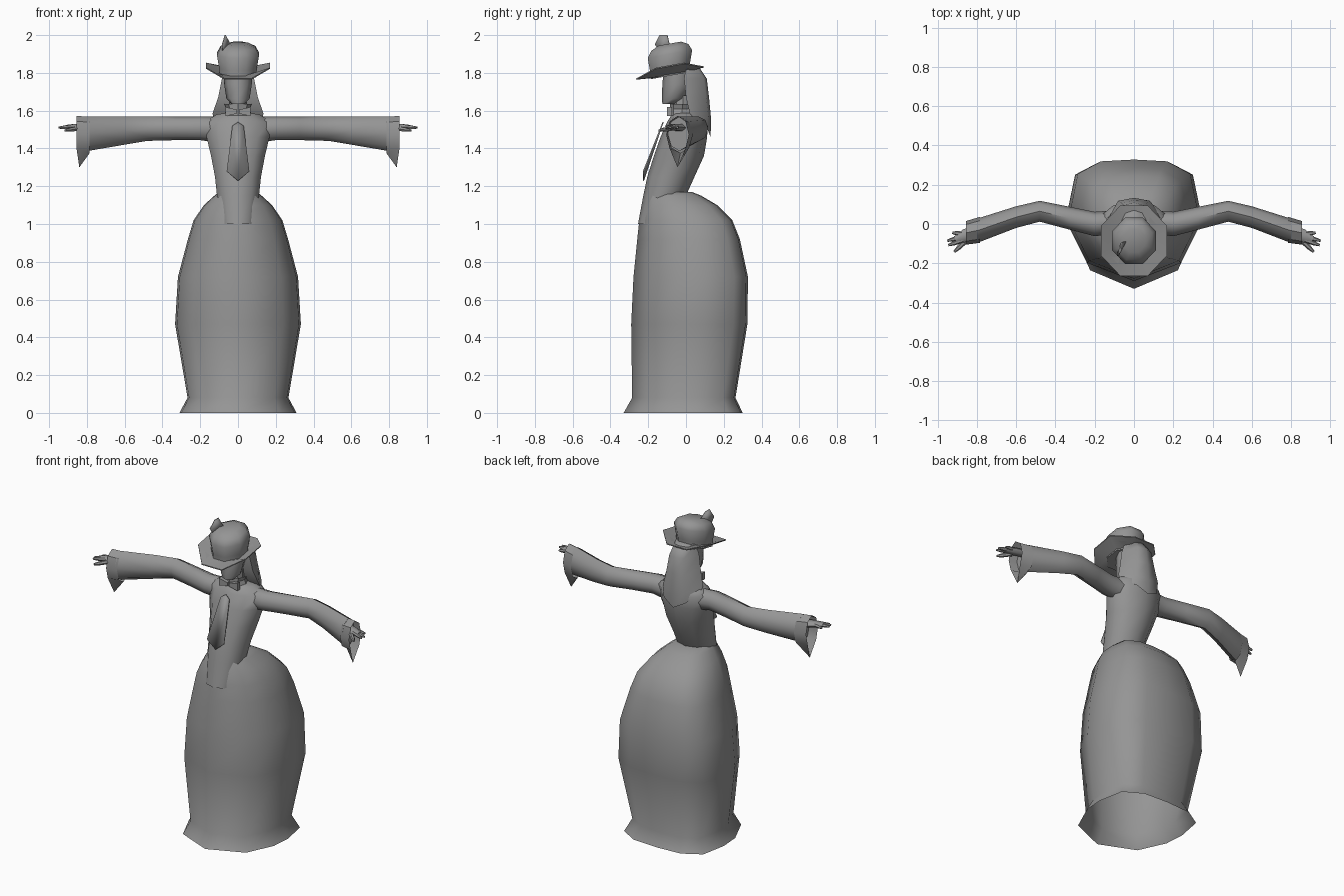
import bpy, bmesh, math
from mathutils import Vector

if "Cube" in bpy.data.objects:
    bpy.data.objects.remove(bpy.data.objects["Cube"])

grey = bpy.data.materials.new("plain grey")
grey.diffuse_color = (0.3, 0.3, 0.3, 1)
grey.use_nodes = True
grey.node_tree.nodes["Principled BSDF"].inputs["Base Color"].default_value = grey.diffuse_color


def finish(name, bm, mirror=False, angle=40):
    bmesh.ops.recalc_face_normals(bm, faces=bm.faces)
    me = bpy.data.meshes.new(name)
    bm.to_mesh(me)
    bm.free()
    ob = bpy.data.objects.new(name, me)
    bpy.context.collection.objects.link(ob)
    me.materials.append(grey)
    if mirror:
        ob.modifiers.new("mirror", 'MIRROR')
    bpy.ops.object.select_all(action='DESELECT')
    bpy.context.view_layer.objects.active = ob
    ob.select_set(True)
    bpy.ops.object.shade_smooth_by_angle(angle=math.radians(angle))
    return ob


def loft(name, rings, cap=(True, True), mirror=False, angle=40):
    """Skin a list of closed rings that all have the same point count."""
    bm = bmesh.new()
    vs = [[bm.verts.new(p) for p in r] for r in rings]
    n = len(vs[0])
    for a, b in zip(vs, vs[1:]):
        for i in range(n):
            j = (i + 1) % n
            bm.faces.new((a[i], a[j], b[j], b[i]))
    if cap[0]:
        bm.faces.new(vs[0])
    if cap[1]:
        bm.faces.new(vs[-1])
    return finish(name, bm, mirror, angle)


def oval(z, hw, yf, yb, n=10):
    """Level ring from half width, front y and back y, first point in front."""
    return [(hw * math.sin(t), (yf + yb) / 2 - (yb - yf) / 2 * math.cos(t), z)
            for t in (2 * math.pi * i / n for i in range(n))]


def upright(x, y, z, ry, rz, n=8):
    """Ring across an arm."""
    return [(x, y + ry * math.sin(t), z + rz * math.cos(t))
            for t in (2 * math.pi * i / n for i in range(n))]


# skirt: pointed in front, broad bustle behind, open at the hem
half = [(0, 0), (.72, .15), (.97, .42), (1, .62), (.9, .88), (.53, .985)]
section = half + [(0, 1)] + [(-x, t) for x, t in reversed(half[1:])]


def skirt_ring(z, hw, yf, yb):
    return [(hw * x, yf + (yb - yf) * t, z) for x, t in section]


loft("skirt", [skirt_ring(*r) for r in [
    (0, .31, -.33, .30), (.08, .267, -.285, .262), (.47, .333, -.29, .325),
    (.72, .318, -.278, .328), (.92, .265, -.258, .285), (1.02, .235, -.247, .245),
    (1.10, .18, -.235, .165), (1.15, .125, -.222, .08), (1.17, .10, -.215, .03)]],
    cap=(False, True), angle=50)

# bodice with its tail running down over the skirt front
loft("bodice", [oval(*r) for r in [
    (1.0, .09, -.254, -.10), (1.15, .117, -.226, .0), (1.25, .128, -.205, .045),
    (1.36, .15, -.17, .095), (1.46, .175, -.135, .112), (1.54, .18, -.10, .115),
    (1.58, .12, -.075, .10), (1.59, .05, -.06, .03)]], angle=50)

# head, neck and collar
loft("neck", [oval(1.55, .05, -.07, .03, 8), oval(1.68, .042, -.06, .03, 8)])
loft("head", [oval(*r, 8) for r in [
    (1.635, .035, -.125, -.06), (1.665, .062, -.128, -.005), (1.74, .073, -.125, .03),
    (1.80, .075, -.12, .03)]], angle=50)
loft("collar", [oval(*r, 8) for r in [
    (1.575, .075, -.085, .045), (1.61, .06, -.085, .045), (1.635, .072, -.085, .05)]],
    cap=(True, False), angle=25)

# bow halves at the throat
loft("bow", [[(x, -.10, 1.595 - h), (x, -.075, 1.595 - h), (x, -.075, 1.595 + h),
              (x, -.10, 1.595 + h)] for x, h in ((.005, .01), (.065, .024))],
     mirror=True, angle=25)

# hair hanging down the back, ending in a point
hair = [[(x, y, z) for x, y, z in ((-w, yf, z), (-w * .6, yb - .015, z - d * .5),
         (0, yb, z - d), (w * .6, yb - .015, z - d * .5), (w, yf, z), (0, yf, z))]
        for z, w, yf, yb, d in ((1.83, .07, .0, .07, 0), (1.77, .085, -.01, .11, 0),
                                (1.67, .105, .0, .122, 0), (1.585, .135, .02, .133, .03),
                                (1.54, .125, .06, .13, .08))]
loft("hair", hair, angle=60)

# tie lying just in front of the bodice
bm = bmesh.new()
side = [(.03, 1.52), (.06, 1.28)]
outline = [(0, 1.54)] + side + [(0, 1.23)] + [(-x, z) for x, z in reversed(side)]
bm.faces.new([bm.verts.new((x, -.228 + max(0, z - 1.28) * .40, z)) for x, z in outline])
tie = finish("tie", bm)
tie.modifiers.new("thickness", 'SOLIDIFY').thickness = .006


# hat: tilted backwards, turned up at the sides
def hat_ring(r, z, lift=0, n=8):
    pts = []
    for i in range(n):
        t = 2 * math.pi * (i + .5) / n
        x, y = r * math.sin(t), r * 1.06 * math.cos(t)
        pts.append((x, y - .085, z + y * .18 + lift * abs(math.sin(t)) ** 2))
    return pts


loft("hat_crown", [hat_ring(r, z) for r, z in (
    (.105, 1.785), (.108, 1.83), (.12, 1.90), (.10, 1.935), (.06, 1.955))], angle=50)
loft("hat_brim", [hat_ring(.10, 1.79), hat_ring(.183, 1.788, .055),
                  hat_ring(.183, 1.794, .055), hat_ring(.10, 1.803)],
     cap=(False, False), angle=30)

# feather on the hat
bm = bmesh.new()
bm.faces.new([bm.verts.new(p) for p in (
    (-.075, -.10, 1.86), (-.08, -.165, 1.95), (-.065, -.14, 2.0),
    (-.065, -.10, 2.0), (-.04, -.09, 1.955))])
finish("feather", bm).modifiers.new("thickness", 'SOLIDIFY').thickness = .006

# arms with wide sleeves
loft("sleeve", [upright(*r) for r in [
    (.10, .01, 1.50, .06, .07), (.20, .0, 1.507, .062, .063), (.33, .03, 1.507, .058, .063),
    (.48, .065, 1.505, .053, .065), (.60, .035, 1.495, .055, .075),
    (.80, -.035, 1.478, .062, .092)]], mirror=True, angle=50)

# turned-back cuffs with a hanging point
inner = upright(.785, -.03, 1.472, .066, .096)
outer = [(.855 - (.015 if z < 1.38 else 0), y - .015, z if z > 1.385 else 1.30)
         for x, y, z in upright(.855, -.03, 1.472, .06, .1)]
loft("cuff", [inner, outer], cap=(False, False), mirror=True, angle=30)


# hands: palm, fingers and thumb
def finger(name, a, b, w, h):
    a, b = Vector(a), Vector(b)
    s = (b - a).cross(Vector((0, 0, 1))).normalized()
    up = Vector((0, 0, 1))
    rings = [[p + s * w * k * u + up * h * k * v for u, v in
              ((-1, 0), (-.5, 1), (.5, 1), (1, 0), (.5, -1), (-.5, -1))]
             for p, k in ((a, 1), (a.lerp(b, .6), .95), (b, .5))]
    loft(name, rings, mirror=True, angle=50)


finger("palm", (.78, -.03, 1.51), (.91, -.08, 1.515), .036, .018)
for i, (x, y) in enumerate([(.925, -.045), (.95, -.085), (.945, -.108)]):
    finger(f"finger_{i + 1}", (.87, -.05 - .016 * i, 1.515), (x, y, 1.51), .012, .010)
finger("thumb", (.85, -.08, 1.505), (.915, -.142, 1.495), .013, .011)
